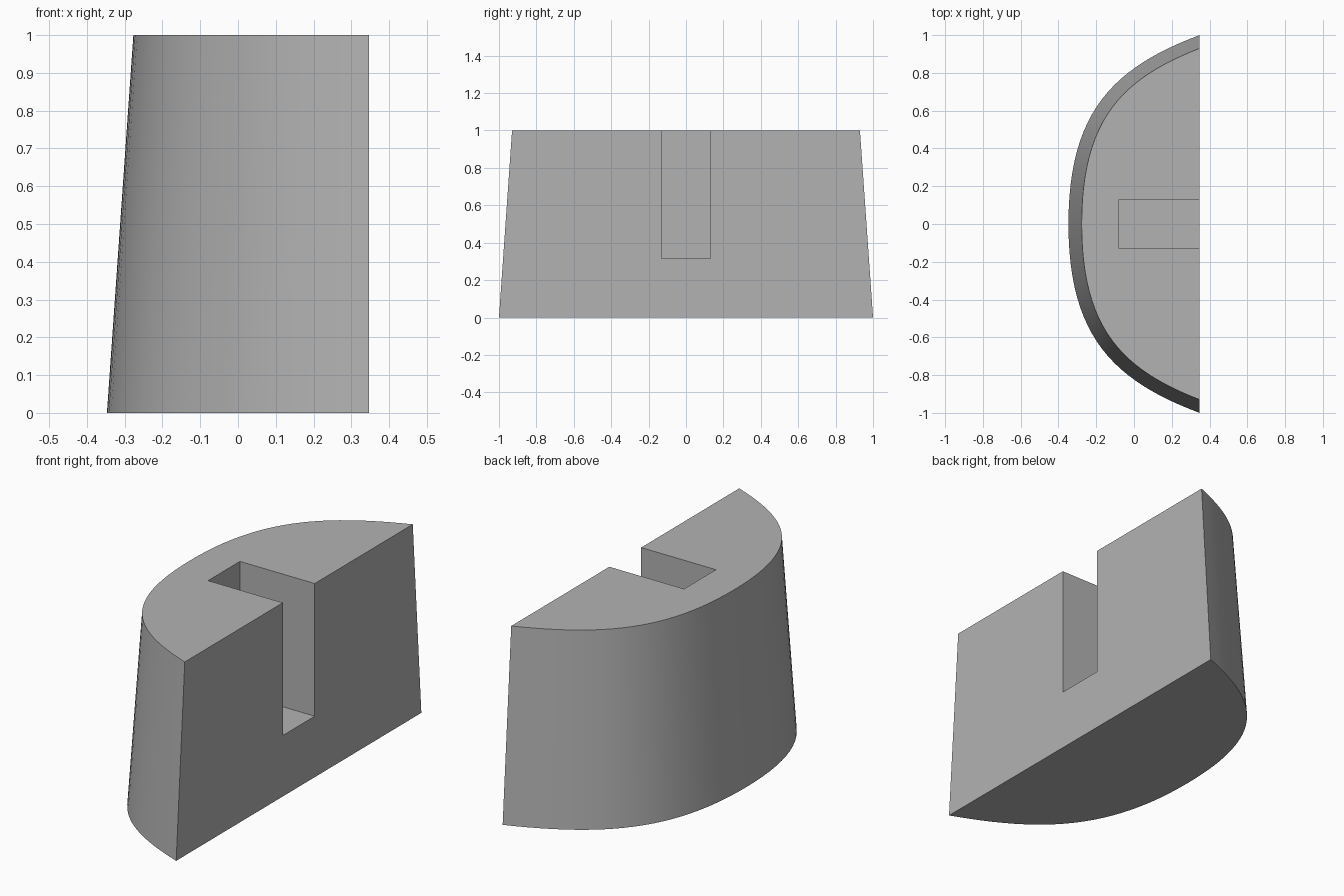
import bpy, bmesh, math
from mathutils import Vector
from mathutils.geometry import interpolate_bezier

cube = bpy.data.objects.get("Cube")
if cube:
    bpy.data.objects.remove(cube, do_unlink=True)

grey = bpy.data.materials.new("plain grey")
grey.use_nodes = True
grey.diffuse_color = (0.45, 0.45, 0.45, 1)
grey.node_tree.nodes["Principled BSDF"].inputs["Base Color"].default_value = grey.diffuse_color

FLAT = 0.347   # x of the flat side
HEIGHT = 1.0


def outline(apex_x, end_y):
    """Bulged half-round outline, mirrored across y = 0."""
    depth = FLAT - apex_x
    half = interpolate_bezier(
        Vector((apex_x, 0)), Vector((apex_x, 0.6 * end_y)),
        Vector((FLAT - 0.65 * depth, 0.83 * end_y)), Vector((FLAT, end_y)), 25)
    mirrored = [Vector((p.x, -p.y)) for p in reversed(half[1:])]
    return [(p.x, p.y) for p in mirrored + half]


def loft(name, sections):
    """Solid between two matching outlines given as (points, z)."""
    bm = bmesh.new()
    low, high = [[bm.verts.new((x, y, z)) for x, y in pts] for pts, z in sections]
    n = len(low)
    for i in range(n):
        j = (i + 1) % n
        bm.faces.new((low[i], low[j], high[j], high[i]))
    bm.faces.new(low)
    bm.faces.new(high)
    bmesh.ops.recalc_face_normals(bm, faces=bm.faces)
    mesh = bpy.data.meshes.new(name)
    bm.to_mesh(mesh)
    bm.free()
    mesh.materials.append(grey)
    obj = bpy.data.objects.new(name, mesh)
    bpy.context.collection.objects.link(obj)
    return obj


# Tapered half-round block
block = loft("tapered_block", [(outline(-FLAT, 1.0), 0), (outline(-0.277, 0.93), HEIGHT)])

# Slot open to the flat side and the top
slot_plan = [(-0.08, -0.13), (0.6, -0.13), (0.6, 0.13), (-0.08, 0.13)]
cutter = loft("slot_cutter", [(slot_plan, 0.315), (slot_plan, 1.3)])
cutter.hide_render = True

cut = block.modifiers.new("slot", "BOOLEAN")
cut.operation = "DIFFERENCE"
cut.solver = "EXACT"
cut.object = cutter

# Apply the cut, then smooth only the curved wall
bpy.ops.object.select_all(action="DESELECT")
block.select_set(True)
bpy.context.view_layer.objects.active = block
bpy.ops.object.modifier_apply(modifier=cut.name)
bpy.data.objects.remove(cutter, do_unlink=True)
bpy.ops.object.shade_smooth_by_angle(angle=math.radians(30))
